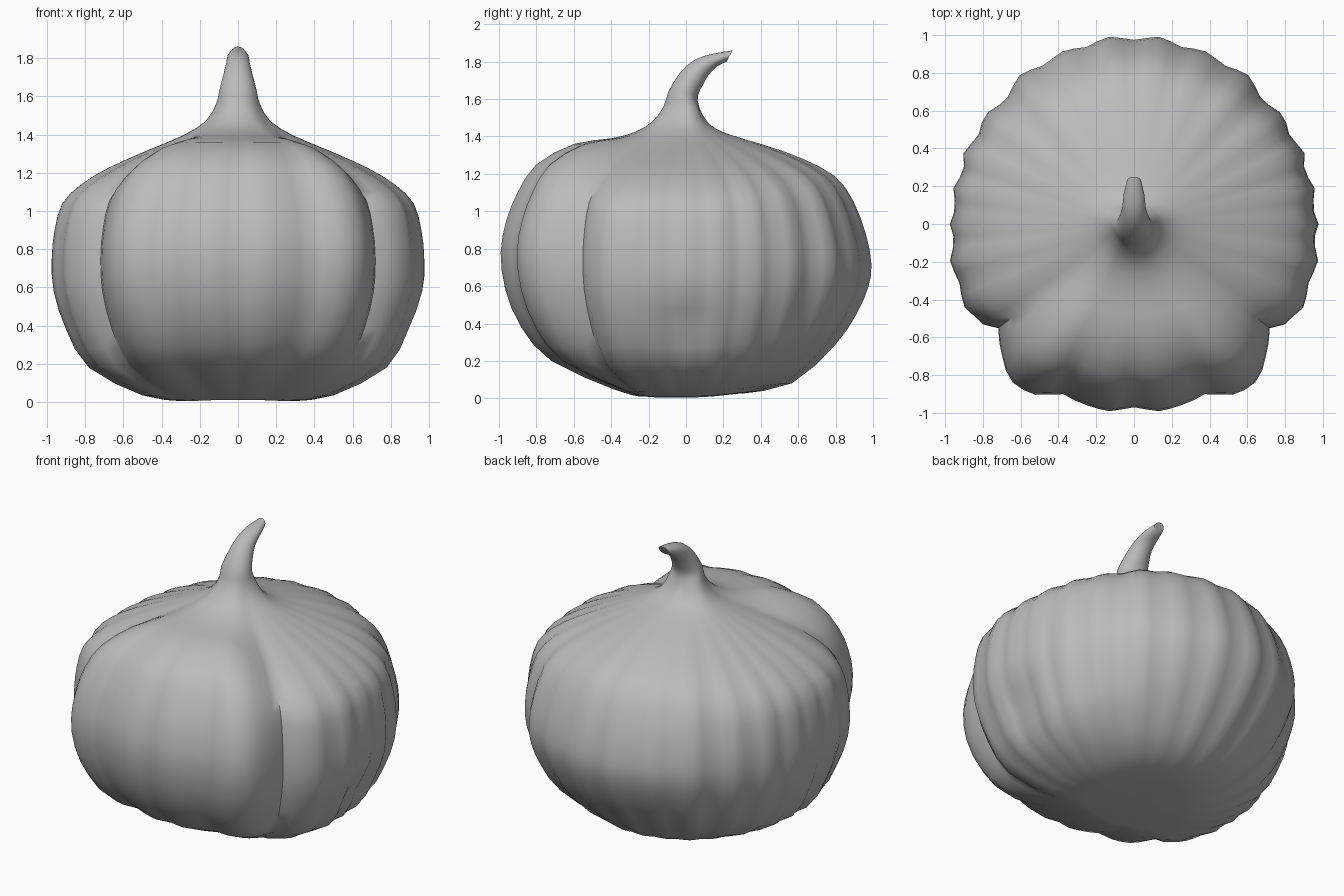
import bpy, bmesh, math
from mathutils import Vector

old = bpy.data.objects.get("Cube")
if old:
    bpy.data.objects.remove(old, do_unlink=True)

SEGMENTS = 96
RING_STEPS = 2

# Matching outline profiles (radius, height), from the base centre to the stem
FRONT = [(.25, .01), (.38, .045), (.72, .2), (.88, .38), (.965, .58), (.99, .78), (.96, .95),
         (.9, 1.1), (.8, 1.25), (.6, 1.36), (.4, 1.39), (.27, 1.425), (.18, 1.48), (.12, 1.56)]
SIDE = [(.3, .005), (.5, .035), (.78, .18), (.9, .38), (.965, .58), (.975, .75), (.96, .9),
        (.92, 1.04), (.82, 1.14), (.68, 1.225), (.48, 1.315), (.29, 1.395), (.17, 1.47), (.115, 1.56)]
BACK = [(.3, .025), (.57, .08), (.8, .28), (.92, .45), (.985, .6), (1, .72), (.97, .88),
        (.9, 1.06), (.8, 1.19), (.62, 1.285), (.42, 1.355), (.22, 1.415), (.12, 1.47), (.07, 1.56)]

# Rib radius around one half, (degrees from the front, factor)
RIBS = [(0, .98), (8, 1.01), (16, 1), (23, .985), (30, 1.055), (36, 1.075), (42, 1.045),
        (47, .985), (52, .925), (57, .985), (64, 1.025), (72, 1), (78, 1.02),
        (85, .98), (90, 1), (95, .975), (102, 1), (107, .965), (113, 1), (119, .965), (126, .99),
        (134, .955), (143, 1), (150, .97), (158, .99), (165, .97), (172, 1), (180, .975)]

# Bent stem rings: centre y, centre z, half width, half depth, tilt in degrees
STEM = [(-.015, 1.63, .098, .08, 6), (.03, 1.71, .077, .07, 25), (.085, 1.77, .062, .055, 48),
        (.155, 1.808, .055, .036, 75), (.233, 1.83, .036, .034, 118)]


def smooth(a, b, t):
    t = max(0, min(1, (t - a) / (b - a)))
    return t * t * (3 - 2 * t)


def rib(deg):
    for (a, fa), (b, fb) in zip(RIBS, RIBS[1:]):
        if deg <= b:
            return fa + (fb - fa) * smooth(a, b, deg)
    return RIBS[-1][1]


def spline(points, t):
    """Catmull-Rom point along a list of vectors."""
    i = min(int(t), len(points) - 2)
    u = t - i
    p = [points[max(0, min(len(points) - 1, i + k))] for k in (-1, 0, 1, 2)]
    return (p[1] * 2 + (p[2] - p[0]) * u + (p[0] * 2 - p[1] * 5 + p[2] * 4 - p[3]) * u * u
            + (p[1] * 3 - p[0] - p[2] * 3 + p[3]) * u ** 3) / 2


def meridian(angle):
    """Control points of one upright slice, body first and then stem."""
    deg = abs(math.degrees(angle))
    wf = 1 - smooth(26, 62, deg)
    wb = smooth(95, 165, deg)
    sx, sy = math.sin(angle), -math.cos(angle)
    pts = []
    for f, s, b in zip(FRONT, SIDE, BACK):
        r, z = Vector(f) * wf + Vector(b) * wb + Vector(s) * (1 - wf - wb)
        r *= 1 + (rib(deg) - 1) * smooth(.12, .75, r)
        # Shallow dent low on the left flank
        if angle > 0:
            r -= .04 * math.exp(-((deg - 90) / 9) ** 2 - ((z - .34) / .12) ** 2)
        pts.append(Vector((sx * r, sy * r, z)))
    for cy, cz, rx, ry, tilt in STEM:
        t = math.radians(tilt)
        pts.append(Vector((sx * rx, cy + sy * ry * math.cos(t), cz - sy * ry * math.sin(t))))
    return pts


# Pumpkin body and stem as one continuous skin
bm = bmesh.new()
columns = []
for k in range(SEGMENTS):
    pts = meridian(-math.pi + 2 * math.pi * k / SEGMENTS)
    count = (len(pts) - 1) * RING_STEPS + 1
    columns.append([bm.verts.new(spline(pts, i / RING_STEPS)) for i in range(count)])
base = bm.verts.new((0, 0, .03))
for k, a in enumerate(columns):
    b = columns[(k + 1) % SEGMENTS]
    bm.faces.new((base, b[0], a[0]))
    for i in range(len(a) - 1):
        bm.faces.new((a[i], b[i], b[i + 1], a[i + 1]))
bm.faces.new([c[-1] for c in columns])
bmesh.ops.recalc_face_normals(bm, faces=bm.faces)

mesh = bpy.data.meshes.new("pumpkin")
bm.to_mesh(mesh)
bm.free()
pumpkin = bpy.data.objects.new("pumpkin", mesh)
bpy.context.collection.objects.link(pumpkin)

# Plain grey skin
grey = bpy.data.materials.new("light grey")
grey.use_nodes = True
colour = (.5, .5, .5, 1)
grey.diffuse_color = colour
grey.node_tree.nodes["Principled BSDF"].inputs["Base Color"].default_value = colour
mesh.materials.append(grey)

bpy.context.view_layer.objects.active = pumpkin
pumpkin.select_set(True)
bpy.ops.object.shade_smooth_by_angle(angle=math.radians(60))
